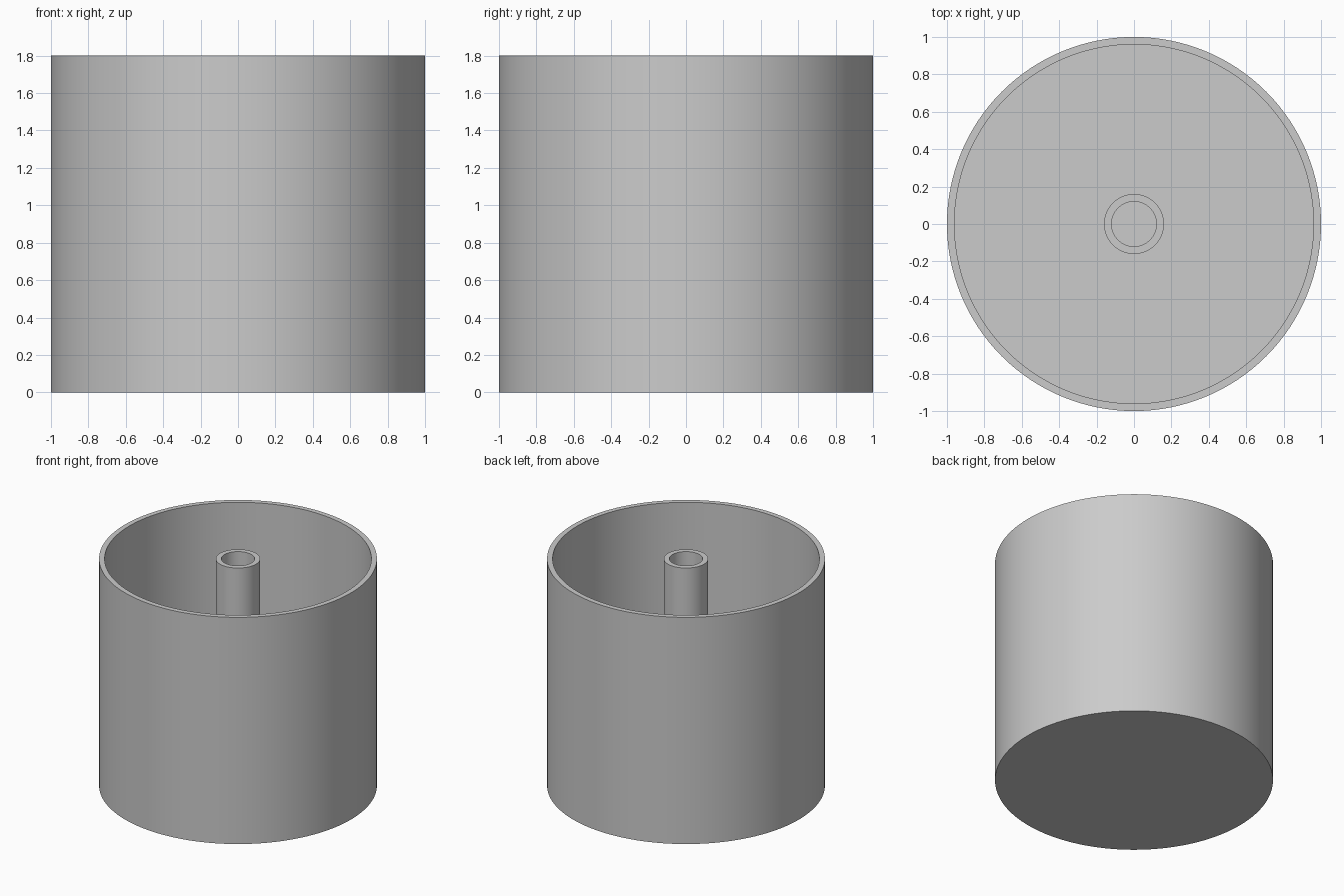
import bpy
import bmesh
import math

cube = bpy.data.objects.get("Cube")
if cube:
    bpy.data.objects.remove(cube, do_unlink=True)

HEIGHT = 1.8
WALL = 0.04
SEGMENTS = 128

grey = bpy.data.materials.new("plain grey")
grey.use_nodes = True
grey.diffuse_color = (0.6, 0.6, 0.6, 1)
grey.node_tree.nodes["Principled BSDF"].inputs["Base Color"].default_value = (0.6, 0.6, 0.6, 1)


def lathe(name, profile, closed):
    """Turn a profile of (radius, height) points around the z axis."""
    bm = bmesh.new()
    verts = [bm.verts.new((r, 0, z)) for r, z in profile]
    pairs = list(zip(verts, verts[1:]))
    if closed:
        pairs.append((verts[-1], verts[0]))
    edges = [bm.edges.new(pair) for pair in pairs]
    bmesh.ops.spin(bm, geom=verts + edges, cent=(0, 0, 0), axis=(0, 0, 1),
                   angle=math.tau, steps=SEGMENTS, use_merge=False)
    bmesh.ops.remove_doubles(bm, verts=bm.verts[:], dist=0.0001)
    bmesh.ops.recalc_face_normals(bm, faces=bm.faces[:])
    mesh = bpy.data.meshes.new(name)
    bm.to_mesh(mesh)
    bm.free()
    mesh.materials.append(grey)
    obj = bpy.data.objects.new(name, mesh)
    bpy.context.collection.objects.link(obj)
    bpy.ops.object.select_all(action="DESELECT")
    obj.select_set(True)
    bpy.context.view_layer.objects.active = obj
    bpy.ops.object.shade_smooth_by_angle(angle=math.radians(30))
    return obj


# Open container with a flat floor
lathe("outer_container",
      [(0, 0), (1, 0), (1, HEIGHT), (1 - WALL, HEIGHT), (1 - WALL, WALL), (0, WALL)],
      closed=False)

# Hollow centre tube, its foot sunk into the floor
lathe("centre_tube",
      [(0.12, WALL / 2), (0.16, WALL / 2), (0.16, HEIGHT), (0.12, HEIGHT)],
      closed=True)
